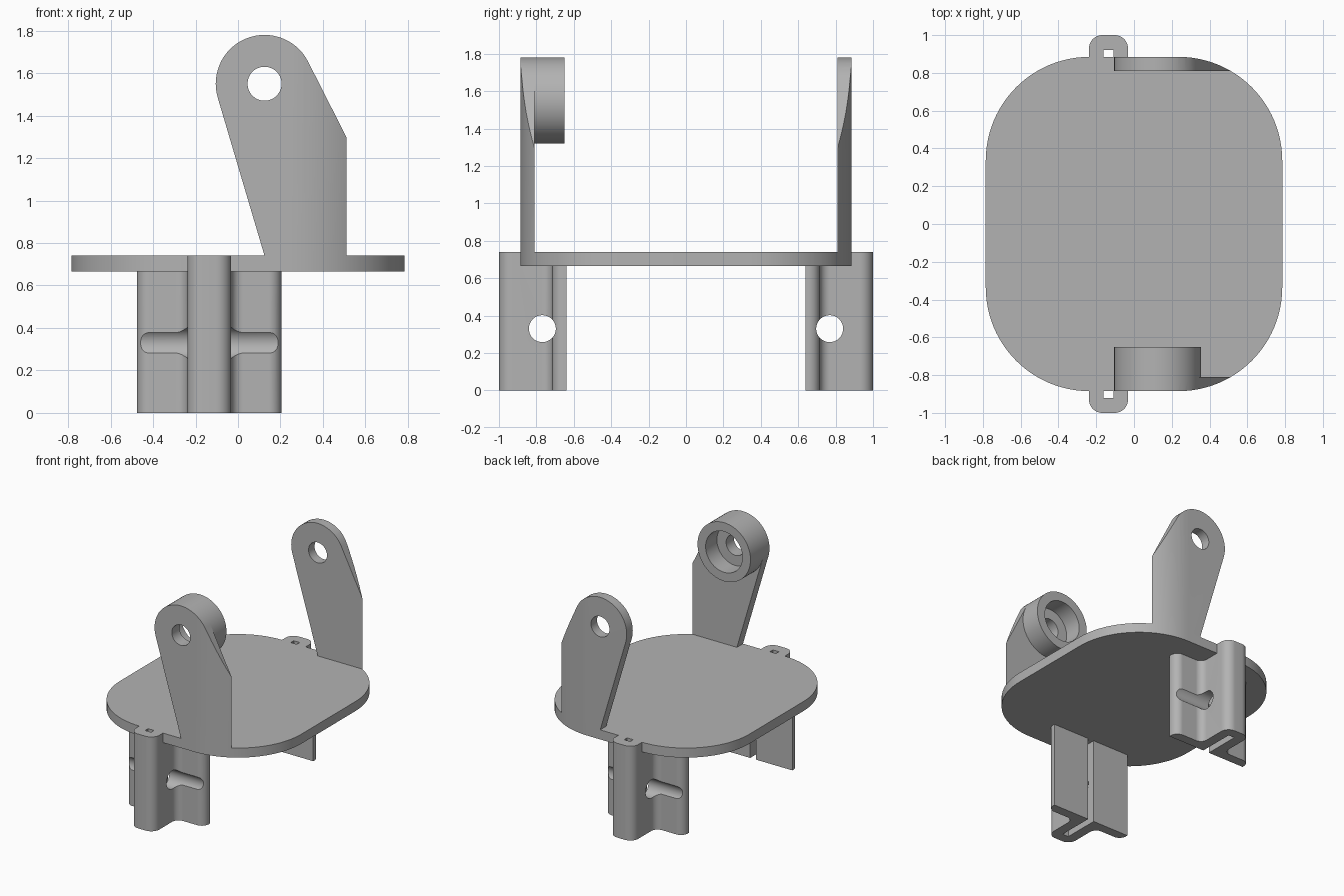
import bpy, bmesh, math
from mathutils import Vector, Matrix, geometry

if "Cube" in bpy.data.objects:
    bpy.data.objects.remove(bpy.data.objects["Cube"], do_unlink=True)

grey = bpy.data.materials.new("plain_grey")
grey.use_nodes = True
GREY = (0.45, 0.45, 0.45, 1)
grey.diffuse_color = GREY
grey.node_tree.nodes["Principled BSDF"].inputs["Base Color"].default_value = GREY


def arc(cx, cy, r, a0, a1, n=12):
    """Points on an arc, angles in degrees."""
    angles = [math.radians(a0 + (a1 - a0) * i / n) for i in range(n + 1)]
    return [(cx + r * math.cos(a), cy + r * math.sin(a)) for a in angles]


def prism(name, pts, lo, hi, axis="z"):
    """Extrude a flat outline from lo to hi along an axis."""
    place = {"x": lambda p, d: (d, p[0], p[1]),
             "y": lambda p, d: (p[0], d, p[1]),
             "z": lambda p, d: (p[0], p[1], d)}[axis]
    bm = bmesh.new()
    rings = [[bm.verts.new(place(p, d)) for p in pts] for d in (lo, hi)]
    bm.faces.new(rings[0])
    bm.faces.new(rings[1])
    for i in range(len(pts)):
        j = (i + 1) % len(pts)
        bm.faces.new((rings[0][i], rings[0][j], rings[1][j], rings[1][i]))
    bmesh.ops.recalc_face_normals(bm, faces=bm.faces)
    mesh = bpy.data.meshes.new(name)
    bm.to_mesh(mesh)
    bm.free()
    mesh.materials.append(grey)
    ob = bpy.data.objects.new(name, mesh)
    bpy.context.collection.objects.link(ob)
    return ob


def cylinder(name, cx, cy, r, lo, hi, axis):
    return prism(name, arc(cx, cy, r, 0, 360, 64)[:-1], lo, hi, axis)


def select(ob):
    bpy.ops.object.select_all(action="DESELECT")
    ob.select_set(True)
    bpy.context.view_layer.objects.active = ob


def combine(ob, other, operation):
    """Apply a boolean and discard the second object."""
    select(ob)
    mod = ob.modifiers.new("cut", "BOOLEAN")
    mod.object, mod.operation, mod.solver = other, operation, "EXACT"
    bpy.ops.object.modifier_apply(modifier=mod.name)
    bpy.data.objects.remove(other, do_unlink=True)


def flip_y(ob):
    ob.data.transform(Matrix.Scale(-1, 4, Vector((0, 1, 0))))
    ob.data.flip_normals()


# Plate outline: a rounded rectangle shared by plate and uprights
HX, HY, R = 0.785, 0.885, 0.55
PLATE_LO, PLATE_HI = 0.665, 0.74
outline = []
for k, (sx, sy) in enumerate([(1, 1), (-1, 1), (-1, -1), (1, -1)]):
    outline += arc(sx * (HX - R), sy * (HY - R), R, 90 * k, 90 * k + 90, 24)
base = prism("base_plate_with_legs", outline, PLATE_LO, PLATE_HI)


# Legs: hat-shaped section with filleted wings and an inner groove
def leg(name):
    mid, block, wing = -0.135, 0.103, 0.34
    inner, face, tip = -0.64, -0.715, -1.0
    half = [(wing, inner)]
    half += arc(wing - 0.06, face + 0.06, 0.06, 0, -90)
    half += arc(block + 0.055, face - 0.055, 0.055, 90, 180)
    half += arc(block - 0.07, tip + 0.07, 0.07, 0, -90)
    g = 0.026
    pts = [(g, -0.922), (g, inner)] + half
    pts += [(-x, y) for x, y in reversed(pts)]
    ob = prism(name, [(x + mid, y) for x, y in pts], 0, PLATE_HI)
    combine(ob, cylinder("pin_hole", -0.768, 0.33, 0.072, -1, 1, "x"), "DIFFERENCE")
    return ob


for side in ("front", "back"):
    part = leg(side + "_leg")
    if side == "back":
        flip_y(part)
    combine(base, part, "UNION")

# Uprights: tapered ears trimmed to the plate outline
EX, EZ, ER = 0.125, 1.55, 0.23


def upright(name, boss):
    pts = arc(EX, EZ, ER, 0, 360, 64)[:-1]
    pts += [(EX, PLATE_HI), (0.52, PLATE_HI), (0.52, 1.28)]
    hull = [pts[i] for i in geometry.convex_hull_2d([Vector(p) for p in pts])]
    ob = prism(name, hull, -0.95, -0.81, "y")
    if boss:
        combine(ob, cylinder("boss", EX, EZ, ER, -0.95, -0.65, "y"), "UNION")
        combine(ob, cylinder("bearing_bore", EX, EZ, 0.16, -0.79, -0.5, "y"), "DIFFERENCE")
    combine(ob, cylinder("shaft_hole", EX, EZ, 0.08, -1.1, -0.5, "y"), "DIFFERENCE")
    combine(ob, prism("trim", outline, 0.5, 2), "INTERSECT")
    return ob


front = upright("front_upright", True)
back = upright("back_upright", False)
flip_y(back)

# Smooth the rounded faces, keep edges crisp
for ob in (base, front, back):
    select(ob)
    bpy.ops.object.shade_smooth_by_angle(angle=math.radians(30))
